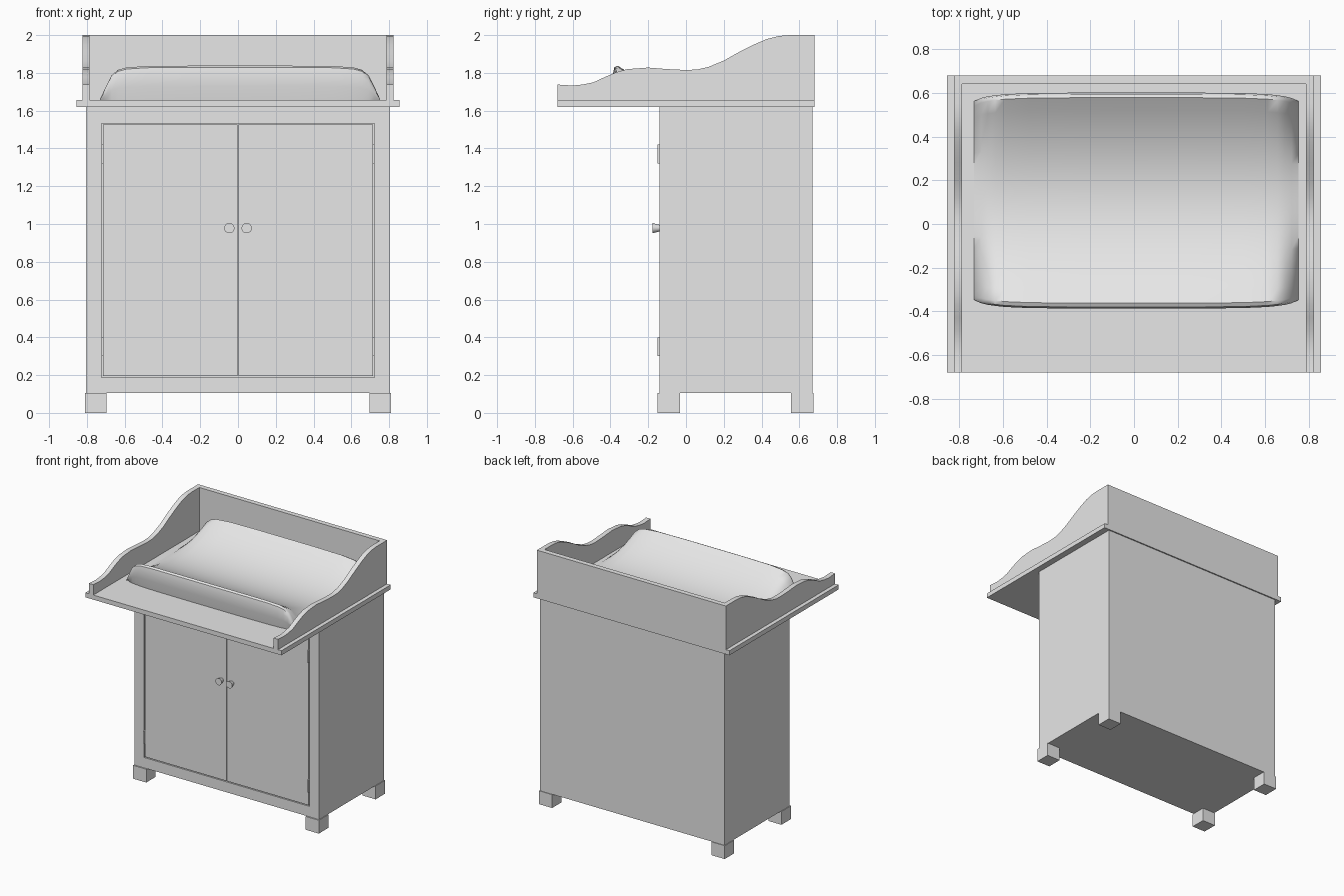
import bpy, bmesh, math
from mathutils import Matrix

if "Cube" in bpy.data.objects:
    bpy.data.objects.remove(bpy.data.objects["Cube"], do_unlink=True)

GREY = (0.8, 0.8, 0.8, 1.0)
paint = bpy.data.materials.new("light_grey")
paint.use_nodes = True
paint.diffuse_color = GREY
bsdf = paint.node_tree.nodes["Principled BSDF"]
bsdf.inputs["Base Color"].default_value = GREY


def finish(name, bm, smooth_angle=None):
    bmesh.ops.recalc_face_normals(bm, faces=bm.faces)
    mesh = bpy.data.meshes.new(name)
    bm.to_mesh(mesh)
    bm.free()
    mesh.materials.append(paint)
    obj = bpy.data.objects.new(name, mesh)
    bpy.context.collection.objects.link(obj)
    if smooth_angle:
        bpy.ops.object.select_all(action='DESELECT')
        obj.select_set(True)
        bpy.context.view_layer.objects.active = obj
        bpy.ops.object.shade_smooth_by_angle(angle=math.radians(smooth_angle))
    return obj


def box_mesh(x0, x1, y0, y1, z0, z1):
    bm = bmesh.new()
    bmesh.ops.create_cube(bm, size=1)
    for v in bm.verts:
        v.co = (x1 if v.co.x > 0 else x0,
                y1 if v.co.y > 0 else y0,
                z1 if v.co.z > 0 else z0)
    return bm


def box(name, *bounds):
    return finish(name, box_mesh(*bounds))


# Cabinet body with a shallow recess for the doors
DOOR_X, DOOR_Z0, DOOR_Z1, FRONT = 0.722, 0.187, 1.533, -0.14
bm = box_mesh(-0.805, 0.805, FRONT, 0.67, 0.105, 1.62)
front = min(bm.faces, key=lambda f: f.calc_center_median().y)
bmesh.ops.inset_individual(bm, faces=[front], thickness=0.05)
for v in front.verts:
    v.co.x = math.copysign(DOOR_X, v.co.x)
    v.co.z = DOOR_Z1 if v.co.z > 0.8 else DOOR_Z0
floor = bmesh.ops.extrude_face_region(bm, geom=[front])
bmesh.ops.translate(bm, vec=(0, 0.025, 0),
                    verts=[g for g in floor["geom"] if isinstance(g, bmesh.types.BMVert)])
if front.is_valid:
    bmesh.ops.delete(bm, geom=[front], context='FACES_ONLY')
finish("cabinet_body", bm)

# Doors, hinges, knobs and feet, one set for each side
GAP = 0.007
for side, s in (("left", 1), ("right", -1)):
    def span(a, b):
        return (a, b) if s > 0 else (-b, -a)

    box(f"{side}_door", *span(GAP / 2, DOOR_X - GAP), FRONT, FRONT + 0.025,
        DOOR_Z0 + GAP, DOOR_Z1 - GAP)
    for level, z0 in (("lower", 0.30), ("upper", 1.32)):
        box(f"{side}_{level}_hinge", *span(0.711, 0.722), -0.15, -0.125, z0, z0 + 0.1)
    for end, y0, y1 in (("front", -0.15, -0.032), ("back", 0.557, 0.675)):
        box(f"{side}_{end}_foot", *span(0.695, 0.81), y0, y1, 0, 0.105)

    bm = bmesh.new()
    bmesh.ops.create_cone(bm, cap_ends=True, segments=24, radius1=0.017, radius2=0.027,
                          depth=0.038,
                          matrix=Matrix.Translation((s * 0.046, -0.158, 0.978))
                          @ Matrix.Rotation(math.pi / 2, 4, 'X'))
    finish(f"{side}_knob", bm, 40)

# Top board and back rail
BOARD_TOP = 1.656
box("top_board", -0.855, 0.855, -0.68, 0.68, 1.62, BOARD_TOP)
box("back_rail", -0.786, 0.786, 0.64, 0.68, BOARD_TOP, 2.0)

# Wavy side rails
WAVE = [(-0.68, 1.738), (-0.6, 1.733), (-0.55, 1.738), (-0.49, 1.75), (-0.43, 1.778),
        (-0.37, 1.803), (-0.31, 1.82), (-0.2, 1.828), (-0.1, 1.82), (0.0, 1.815),
        (0.06, 1.818), (0.12, 1.832), (0.2, 1.865), (0.28, 1.91), (0.36, 1.95),
        (0.43, 1.98), (0.49, 1.995), (0.55, 2.0), (0.68, 2.0)]
for side, s in (("left", 1), ("right", -1)):
    bm = bmesh.new()
    outline = [(-0.68, BOARD_TOP)] + WAVE + [(0.68, BOARD_TOP)]
    face = bm.faces.new([bm.verts.new((s * 0.786, y, z)) for y, z in outline])
    ext = bmesh.ops.extrude_face_region(bm, geom=[face])
    bmesh.ops.translate(bm, vec=(s * 0.038, 0, 0),
                        verts=[g for g in ext["geom"] if isinstance(g, bmesh.types.BMVert)])
    finish(f"{side}_side_rail", bm, 30)

# Changing mat: hollow cross-section (y, height) lofted along x with tapered ends
MAT_H, Y_MID = 0.182, 0.108
section = [(-0.372, 0.0), (-0.383, 0.4), (-0.387, 0.75), (-0.38, 0.95), (-0.362, 1.0)]
for i in range(1, 16):
    t = -1 + i / 8
    section.append((Y_MID + 0.47 * t, 0.14 + 0.86 * abs(t) ** 2))
section += [(0.578, 1.0), (0.594, 0.95), (0.601, 0.75), (0.598, 0.4), (0.588, 0.0)]
# x, height factor, depth factor
half = [(0.0, 1.0, 1.0), (0.25, 1.0, 1.0), (0.49, 0.99, 0.995), (0.6, 0.95, 0.985),
        (0.645, 0.88, 0.975), (0.68, 0.72, 0.965), (0.71, 0.4, 0.95), (0.742, 0.02, 0.92)]
stations = [(-x, h, d) for x, h, d in reversed(half[1:])] + half
bm = bmesh.new()
rings = [[bm.verts.new((0.011 + x, Y_MID + (y - Y_MID) * d, BOARD_TOP + MAT_H * h * z))
          for y, z in section] for x, h, d in stations]
n = len(section)
for a, b in zip(rings, rings[1:]):
    for i in range(n):
        j = (i + 1) % n
        bm.faces.new((a[i], a[j], b[j], b[i]))
bm.faces.new(rings[0])
bm.faces.new(rings[-1])
finish("changing_mat", bm, 50)
